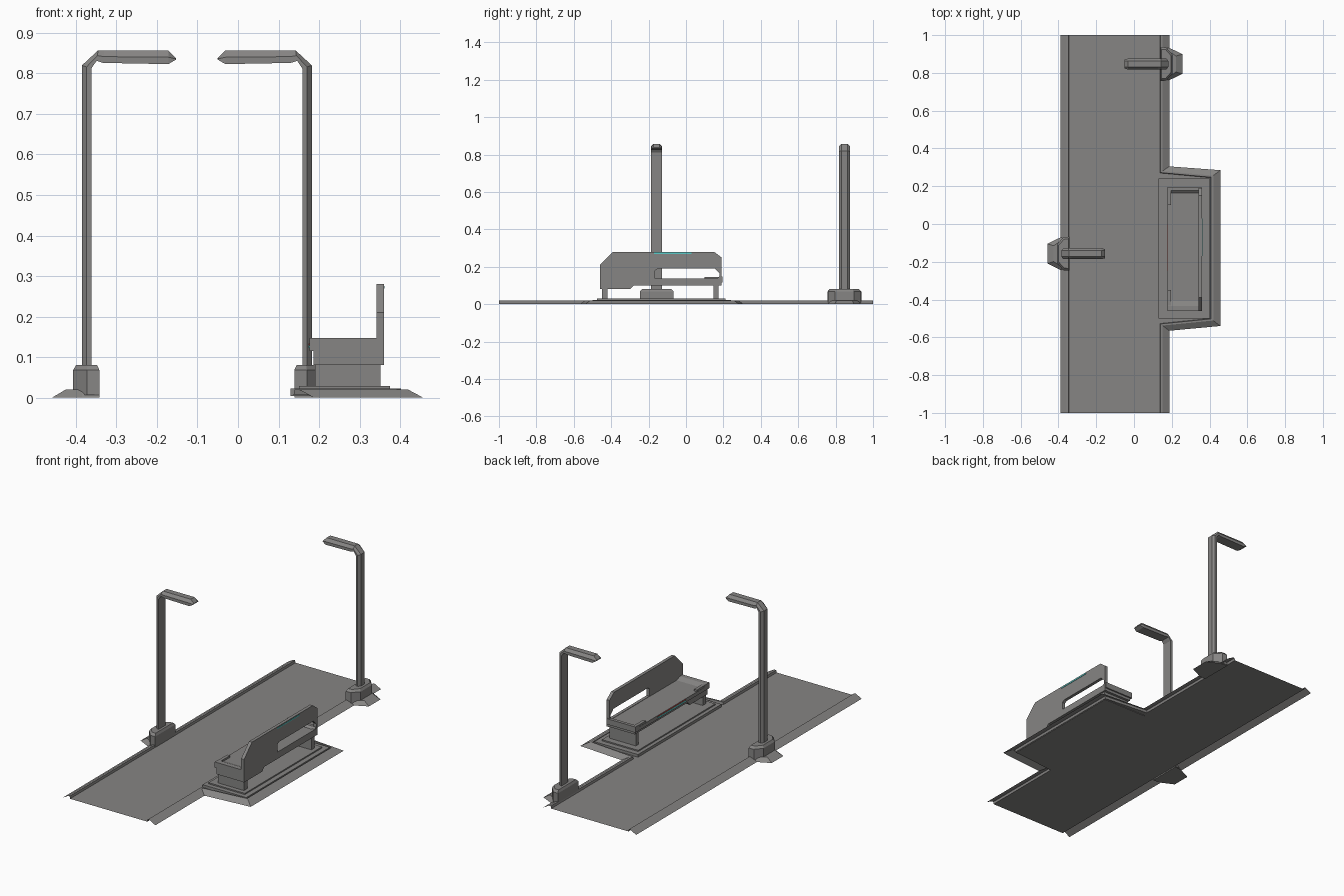
import bpy, bmesh
from mathutils import Vector

if "Cube" in bpy.data.objects:
    bpy.data.objects.remove(bpy.data.objects["Cube"])


def material(name, rgb):
    m = bpy.data.materials.new(name)
    m.diffuse_color = (*rgb, 1)
    m.use_nodes = True
    m.node_tree.nodes["Principled BSDF"].inputs["Base Color"].default_value = m.diffuse_color
    return m


GREY = material("warm_grey", (0.24, 0.235, 0.23))
TEAL = material("teal", (0.10, 0.60, 0.58))
RED = material("red", (0.55, 0.06, 0.05))


def finish(bm, name, mat, sheet=False):
    bm.normal_update()
    if sheet:
        # open sheets always face up
        for f in bm.faces:
            if f.normal.z < 0:
                f.normal_flip()
    else:
        bmesh.ops.recalc_face_normals(bm, faces=bm.faces)
    me = bpy.data.meshes.new(name)
    bm.to_mesh(me)
    bm.free()
    me.materials.append(mat)
    ob = bpy.data.objects.new(name, me)
    bpy.context.collection.objects.link(ob)
    return ob


def loft(name, rings, mat=GREY, caps=True, closed=True):
    bm = bmesh.new()
    vs = [[bm.verts.new(p) for p in r] for r in rings]
    for a, b in zip(vs, vs[1:]):
        n = len(a)
        for i in range(n if closed else n - 1):
            j = (i + 1) % n
            bm.faces.new((a[i], a[j], b[j], b[i]))
    if caps:
        bm.faces.new(vs[0])
        bm.faces.new(vs[-1])
    return finish(bm, name, mat, sheet=not closed)


def box(name, x0, x1, y0, y1, z0, z1, mat=GREY):
    c = [(x0, y0), (x1, y0), (x1, y1), (x0, y1)]
    return loft(name, [[(x, y, z) for x, y in c] for z in (z0, z1)], mat)


def prism_x(name, pts, x0, x1):
    return loft(name, [[(x, y, z) for y, z in pts] for x in (x0, x1)])


# walkway floor with a bay for the bench
inner = [(.137, -1), (.137, -.527), (.405, -.50), (.405, .245), (.137, .27), (.137, 1)]
outer = [(.187, -1), (.187, -.565), (.457, -.54), (.457, .285), (.187, .305), (.187, 1)]
FLOOR = 0.007
bm = bmesh.new()
bm.faces.new([bm.verts.new((x, y, FLOOR)) for x, y in [(-.343, 1), (-.343, -1)] + inner])
finish(bm, "walkway_floor", GREY, sheet=True)

# kerbs: a small step up, a flat lip and a slope to the ground
kerb = [(0, FLOOR), (.06, .02), (.28, .02), (1, 0)]


def kerb_sheet(name, a, b):
    rings = [[(p[0] + (q[0] - p[0]) * t, p[1] + (q[1] - p[1]) * t, z)
              for p, q in zip(a, b)] for t, z in kerb]
    loft(name, rings, caps=False, closed=False)


kerb_sheet("right_kerb", inner, outer)
kerb_sheet("left_kerb", [(-.343, -1), (-.343, 1)], [(-.39, -1), (-.39, 1)])


# street lamps: pad, chamfered foot, and a bent post with arm
def lamp(prefix, x0, s, yc):
    def put(u, v, z):
        return (x0 + s * u, yc + v, z)

    def outline(u0, a, u1, b, u2, c, z):
        h = [(u0, a), (u1, b), (u2, c)]
        return [put(u, v, z) for u, v in h] + [put(u, -v, z) for u, v in reversed(h)]

    loft(prefix + "_pad", [outline(-.074, .052, 0, .088, .043, .092, 0),
                           outline(-.04, .042, 0, .07, .043, .078, .02)])
    loft(prefix + "_foot", [outline(-.022, .05, .012, .088, .043, .09, .007),
                            outline(-.022, .05, .012, .088, .043, .09, .068),
                            outline(-.014, .044, .014, .076, .037, .078, .081)])
    # pairs of outer and inner points along the bend
    path = [((0, .07), (.023, .07)), ((0, .82), (.023, .812)),
            ((.04, .857), (.036, .831)), ((.055, .857), (.052, .826)),
            ((.213, .857), (.213, .823)), ((.232, .838), (.232, .834))]
    rings = []
    for k, (o, i) in enumerate(path):
        o, i = Vector(o), Vector(i)
        m = o.lerp(i, .5)
        w = .024 if k == 5 else .029
        sec = [(o, .016), (m, w), (i, w)]
        rings.append([put(p.x, v, p.y) for p, v in sec]
                     + [put(p.x, -v, p.y) for p, v in reversed(sec)])
    loft(prefix + "_post", rings)


lamp("left_lamp", -.385, 1, -.157)
lamp("right_lamp", .182, -1, .847)

# bench plinth
box("plinth_lower", .13, .402, -.50, .24, FLOOR - .003, .022)
box("plinth_upper", .15, .375, -.475, .21, .021, .029)

# bench legs and under-seat block
box("front_leg", .19, .352, -.45, -.42, .028, .082)
box("back_leg", .19, .352, .148, .174, .028, .102)
prism_x("seat_support", [(-.458, .08), (-.30, .08), (-.28, .10), (.188, .10),
                         (.188, .117), (-.458, .117)], .186, .358)

# bench seat with upturned ends
prism_x("seat", [(-.46, .115), (-.46, .147), (-.435, .147), (-.405, .136), (.165, .136),
                 (.178, .147), (.196, .147), (.196, .115)], .177, .358)
for n, y0, y1 in (("front", -.455, -.35), ("back", .10, .192)):
    box(n + "_seat_rim", .178, .196, y0, y1, .13, .146)

# backrest with a long slot
prism_x("backrest", [(-.46, .08), (-.46, .21), (-.39, .28), (.15, .28), (.19, .25), (.19, .10),
                     (.18, .10), (.18, .165), (.155, .19), (-.15, .19), (-.165, .18),
                     (-.165, .10), (-.28, .10), (-.30, .08)], .342, .36)
box("backrest_rail", .343, .36, -.165, .18, .10, .138)

# coloured strips
box("backrest_strip", .358, .362, -.17, .03, .269, .275, TEAL)
box("seat_strip_teal", .174, .179, -.25, 0, .122, .129, TEAL)
box("seat_strip_red", .174, .179, -.25, 0, .130, .134, RED)
